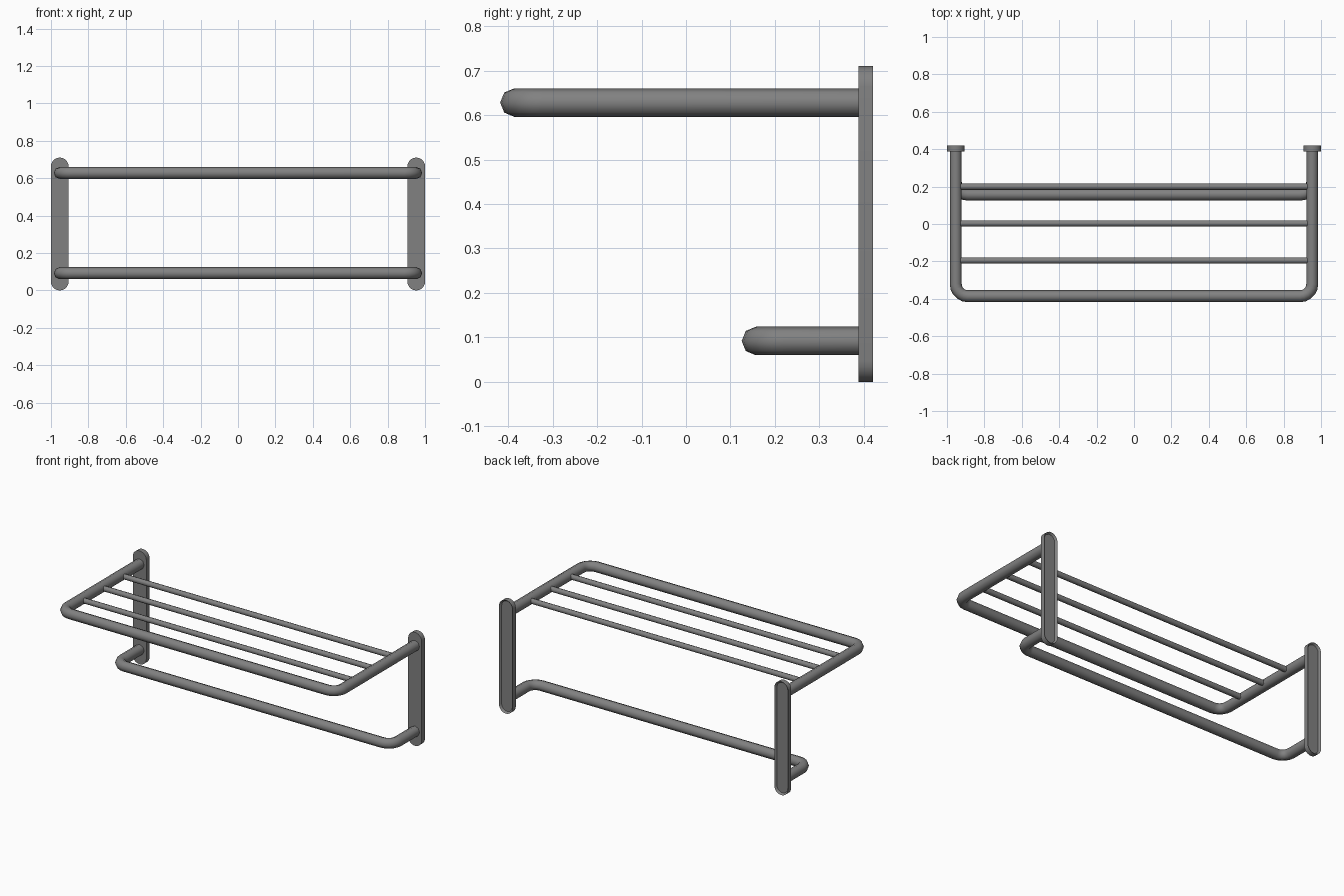
import bpy, bmesh, math
from mathutils import Vector

cube = bpy.data.objects.get("Cube")
if cube:
    bpy.data.objects.remove(cube, do_unlink=True)

# One grey metal for the whole rack
metal = bpy.data.materials.new("grey metal")
metal.use_nodes = True
grey = (0.22, 0.22, 0.22, 1)
metal.diffuse_color = grey
metal.node_tree.nodes["Principled BSDF"].inputs["Base Color"].default_value = grey

SIDE_X = 0.953      # centre line of the side arms and wall plates
BACK_Y = 0.42
PLATE_T = 0.032
TUBE_R = 0.032
BAR_R = 0.017
SHELF_Z, RAIL_Z = 0.628, 0.092


def finish(obj, angle):
    obj.data.materials.clear()
    obj.data.materials.append(metal)
    bpy.ops.object.select_all(action='DESELECT')
    obj.select_set(True)
    bpy.context.view_layer.objects.active = obj
    bpy.ops.object.shade_smooth_by_angle(angle=math.radians(angle))


def tube(name, points, radius):
    """Eight-sided round tube along a polyline."""
    curve = bpy.data.curves.new(name, 'CURVE')
    curve.dimensions = '3D'
    curve.twist_mode = 'Z_UP'
    curve.bevel_depth = radius
    curve.bevel_resolution = 2
    curve.use_fill_caps = True
    spline = curve.splines.new('POLY')
    spline.points.add(len(points) - 1)
    for target, p in zip(spline.points, points):
        target.co = (*p, 1)
    obj = bpy.data.objects.new(name, curve)
    bpy.context.collection.objects.link(obj)
    bpy.ops.object.select_all(action='DESELECT')
    obj.select_set(True)
    bpy.context.view_layer.objects.active = obj
    bpy.ops.object.convert(target='MESH')
    finish(bpy.context.object, 50)


def u_frame(name, front_y, z, bend=0.065, steps=5):
    """U-shaped tube with rounded front corners, running plate to plate."""
    half = [Vector((SIDE_X, BACK_Y - PLATE_T + 0.005, z))]
    for i in range(steps + 1):
        a = math.pi / 2 * i / steps
        half.append(Vector((SIDE_X - bend + bend * math.cos(a),
                            front_y + bend - bend * math.sin(a), z)))
    mirrored = [Vector((-p.x, p.y, p.z)) for p in reversed(half)]
    tube(name, half + mirrored, TUBE_R)


def wall_plate(name, x, height=0.71, r=0.047, steps=12):
    """Upright plate with round ends and a shallow recess in the back."""
    bm = bmesh.new()
    ring = []
    for centre, start in ((height - r, 0), (r, math.pi)):
        for i in range(steps + 1):
            a = start + math.pi * i / steps
            ring.append(bm.verts.new((x + r * math.cos(a), BACK_Y - PLATE_T,
                                      centre + r * math.sin(a))))
    front = bm.faces.new(ring)
    sides = bmesh.ops.extrude_face_region(bm, geom=[front], use_keep_orig=True)
    back = [g for g in sides["geom"] if isinstance(g, bmesh.types.BMFace)][0]
    bmesh.ops.translate(bm, vec=(0, PLATE_T, 0), verts=back.verts)
    bmesh.ops.recalc_face_normals(bm, faces=bm.faces)
    bmesh.ops.inset_region(bm, faces=[back], thickness=0.010)
    bmesh.ops.translate(bm, vec=(0, -0.012, 0), verts=back.verts)
    mesh = bpy.data.meshes.new(name)
    bm.to_mesh(mesh)
    bm.free()
    obj = bpy.data.objects.new(name, mesh)
    bpy.context.collection.objects.link(obj)
    finish(obj, 30)


# Wall plates
for side, sign in (("left", 1), ("right", -1)):
    wall_plate(f"{side}_wall_plate", sign * SIDE_X)

# Shelf frame and lower towel rail
u_frame("shelf_frame", -0.386, SHELF_Z)
u_frame("towel_rail", 0.157, RAIL_Z)

# Thin shelf bars
for i, y in enumerate((-0.195, 0.003, 0.2)):
    tube(f"shelf_bar_{i + 1}", [Vector((s * (SIDE_X - 0.01), y, SHELF_Z)) for s in (-1, 1)], BAR_R)
